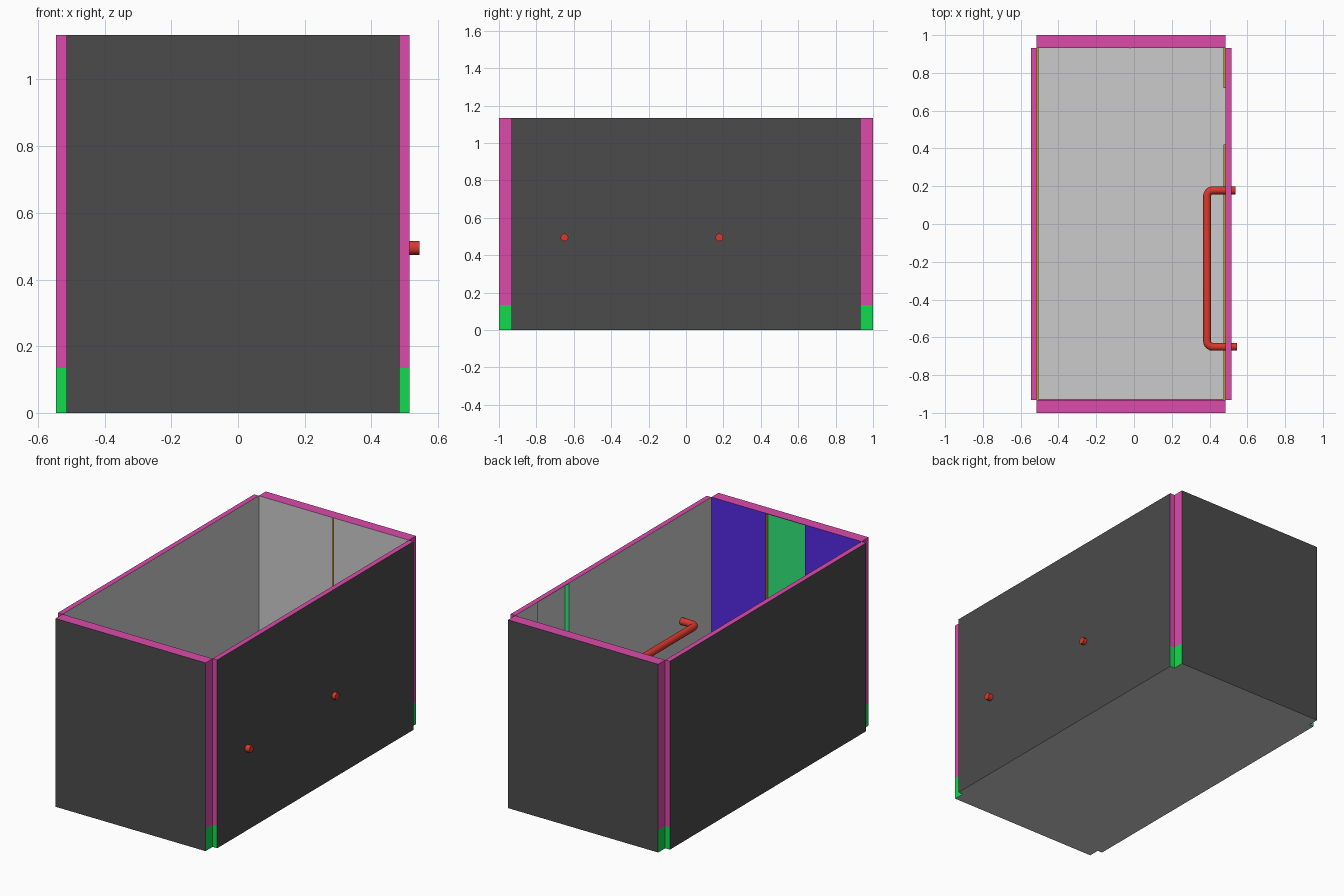
import bpy, bmesh, math
from mathutils import Vector

if "Cube" in bpy.data.objects:
    bpy.data.objects.remove(bpy.data.objects["Cube"])

COLS = {
    "dark": (0.07, 0.07, 0.07), "grey": (0.69, 0.69, 0.69), "underside": (0.52, 0.52, 0.52),
    "pink": (0.72, 0.07, 0.4), "lime": (0.006, 0.7, 0.08), "green": (0.03, 0.8, 0.19),
    "blue": (0.09, 0.022, 0.76), "ochre": (0.5, 0.3, 0.03), "red": (0.7, 0.04, 0.025),
}
MATS = {}
for n, c in COLS.items():
    MATS[n] = bpy.data.materials.new(n)
    MATS[n].diffuse_color = (*c, 1)


def box(name, x, y, z, base, faces=None):
    """Box from ranges; faces maps '+x', '-z' ... to a colour other than base."""
    faces = faces or {}
    bm = bmesh.new()
    bmesh.ops.create_cube(bm, size=1)
    for v in bm.verts:
        v.co = Vector([(r[0] + r[1]) / 2 + c * (r[1] - r[0]) for r, c in zip((x, y, z), v.co)])
    bm.normal_update()
    names = [base] + sorted(set(faces.values()) - {base})
    for f in bm.faces:
        i = max(range(3), key=lambda k: abs(f.normal[k]))
        key = ("+" if f.normal[i] > 0 else "-") + "xyz"[i]
        f.material_index = names.index(faces.get(key, base))
    me = bpy.data.meshes.new(name)
    bm.to_mesh(me)
    bm.free()
    for n in names:
        me.materials.append(MATS[n])
    ob = bpy.data.objects.new(name, me)
    bpy.context.collection.objects.link(ob)
    return ob


X0, X1, Y, FLOOR, TOP = -0.515, 0.484, 0.933, 0.134, 1.133
TX, TY = 0.031, 0.067      # wall thicknesses
CAP = TOP - 0.003          # recesses stop just under the rim
Z = (FLOOR, TOP)

# Floor slab inside the walls
box("floor", (X0, X1), (-Y, Y), (0, FLOOR), "grey", {"-z": "underside"})

# Base band under each wall, lime at the ends
YF, YB = (-Y - TY, -Y), (Y, Y + TY)
XL, XR = (X0 - TX, X0), (X1, X1 + TX)
BASE = {"-z": "underside"}
box("front_base", (X0, X1), YF, (0, FLOOR), "lime", {"-y": "dark", **BASE})
box("back_base", (X0, X1), YB, (0, FLOOR), "lime", {"+y": "dark", **BASE})
box("left_base", XL, (-Y, Y), (0, FLOOR), "lime", {"-x": "dark", **BASE})
box("right_base", XR, (-Y, Y), (0, FLOOR), "lime", {"+x": "dark", **BASE})

# Plain walls with pink ends and rim
box("back_wall", (X0, X1), YB, Z, "pink", {"+y": "dark", "-y": "grey"})
box("left_wall", XL, (-Y, Y), Z, "pink", {"-x": "dark", "+x": "grey"})

# Front wall: blue inside, with a shallow green recess
A, B, D = -0.14, 0.124, 0.022
F = {"-y": "dark", "+y": "blue"}
box("front_wall_left", (X0, A), YF, Z, "pink", {**F, "+x": "ochre"})
box("front_wall_right", (B, X1), YF, Z, "pink", {**F, "-x": "ochre"})
box("front_recess", (A, B), (YF[0], -Y - D), (FLOOR, CAP), "green", {"-y": "dark"})
box("front_recess_rim", (A, B), YF, (CAP, TOP), "pink", F)

# Right wall: grey inside, with a deep recess and green reveals
A, B, D = 0.42, 0.72, 0.028
F = {"+x": "dark", "-x": "grey"}
box("right_wall_long", XR, (-Y, A), Z, "pink", {**F, "+y": "green"})
box("right_wall_short", XR, (B, Y), Z, "pink", {**F, "-y": "green"})
box("right_recess", (X1 + D, XR[1]), (A, B), (FLOOR, CAP), "grey", {"+x": "dark"})
box("right_recess_rim", XR, (A, B), (CAP, TOP), "pink", F)

# Low skirting with ochre top edge
T = 0.009
S = (FLOOR, FLOOR + 0.08)
box("left_skirting", (X0, X0 + T), (-Y, Y), S, "ochre", {"+x": "grey"})
box("right_skirting_long", (X1 - T, X1), (-Y, A), S, "ochre", {"-x": "grey"})
box("right_skirting_short", (X1 - T, X1), (B, Y), S, "ochre", {"-x": "grey"})
box("front_skirting", (X0, X1), (-Y, -Y + 0.006), S, "ochre", {"+y": "grey"})

# Narrow seam strip on the back wall
box("back_seam", (-0.025, -0.019), (Y - 0.004, Y), (FLOOR, CAP), "grey", {"+x": "ochre", "-y": "ochre"})

# Bent grab bar through the right wall
XB, YA, YC, R = 0.387, 0.178, -0.65, 0.03
path = [(0.537, YA)]
for cy, start in ((YA - R, 90), (YC + R, 180)):
    for i in range(6):
        a = math.radians(start + 18 * i)
        path.append((XB + R + R * math.cos(a), cy + R * math.sin(a)))
path.append((0.544, YC))
cu = bpy.data.curves.new("grab_bar", "CURVE")
cu.dimensions = "3D"
cu.bevel_depth = 0.021
cu.bevel_resolution = 4
cu.use_fill_caps = True
sp = cu.splines.new("POLY")
sp.points.add(len(path) - 1)
for p, (px, py) in zip(sp.points, path):
    p.co = (px, py, 0.495, 1)
cu.materials.append(MATS["red"])
bar = bpy.data.objects.new("grab_bar", cu)
bpy.context.collection.objects.link(bar)
bpy.context.view_layer.objects.active = bar
bar.select_set(True)
bpy.ops.object.convert(target="MESH")
bpy.ops.object.shade_smooth_by_angle(angle=math.radians(40))

for m in bpy.data.materials:
    if m.users and not m.is_grease_pencil:
        m.use_nodes = True
        m.node_tree.nodes["Principled BSDF"].inputs["Base Color"].default_value = m.diffuse_color
